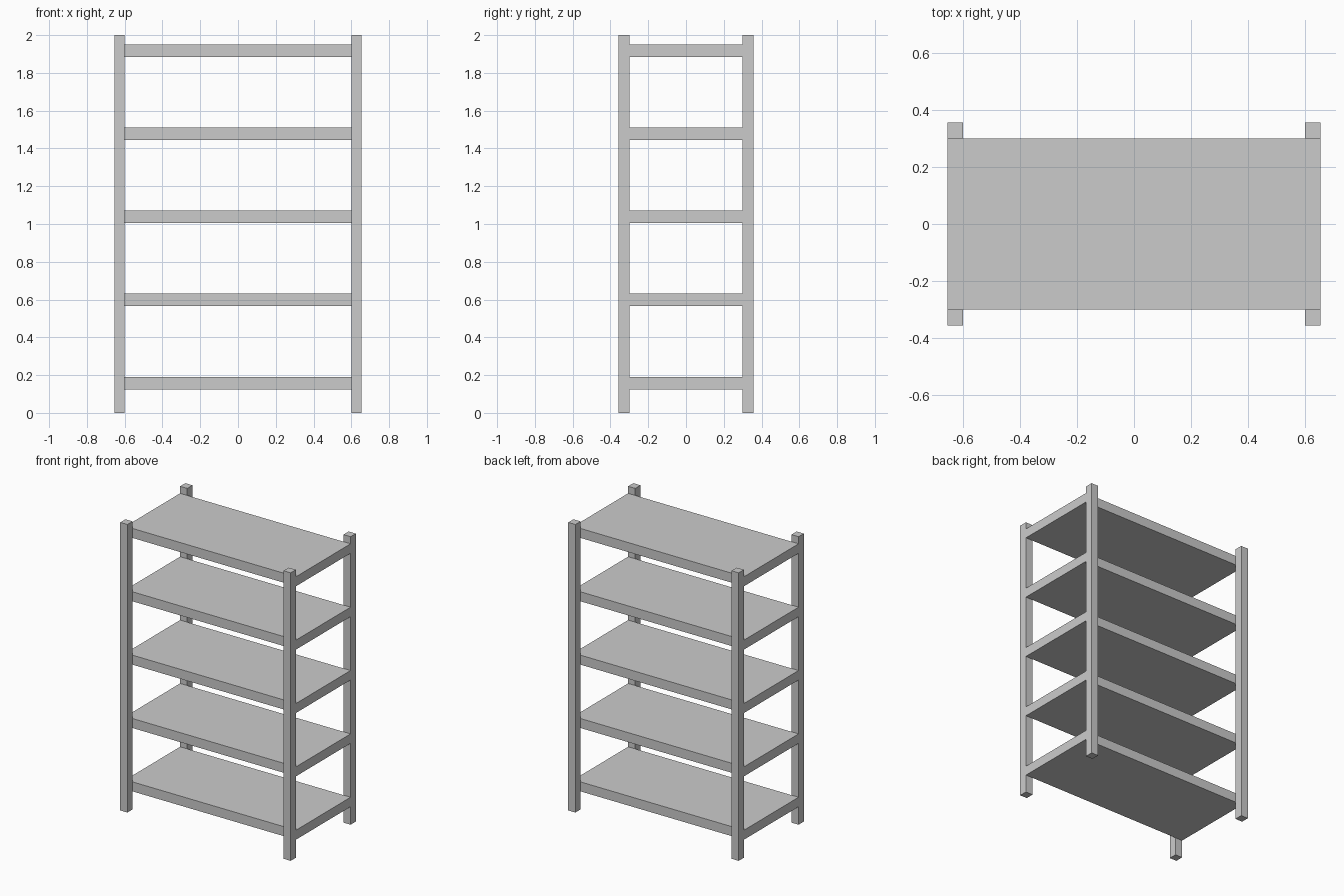
import bpy

if "Cube" in bpy.data.objects:
    bpy.data.objects.remove(bpy.data.objects["Cube"])

INNER_X, OUTER_X = 0.60, 0.655   # post extents from centre
INNER_Y, OUTER_Y = 0.30, 0.357
HEIGHT = 2.0
SHELF_THICKNESS = 0.066
SHELF_BOTTOM, SHELF_PITCH, SHELF_COUNT = 0.125, 0.44, 5


def box(name, low, high):
    """Axis-aligned box between two corners."""
    centre = [(a + b) / 2 for a, b in zip(low, high)]
    bpy.ops.mesh.primitive_cube_add(size=1, location=centre)
    obj = bpy.context.object
    obj.name = name
    obj.scale = [b - a for a, b in zip(low, high)]
    bpy.ops.object.transform_apply(location=True, rotation=False, scale=True)
    return obj


# Corner posts
for side, sx in (("left", -1), ("right", 1)):
    for end, sy in (("front", -1), ("back", 1)):
        xs = sorted((sx * INNER_X, sx * OUTER_X))
        ys = sorted((sy * INNER_Y, sy * OUTER_Y))
        box(f"{end}_{side}_post", (xs[0], ys[0], 0), (xs[1], ys[1], HEIGHT))

# Shelves held between the front and back posts, ends flush with their outer sides
for i in range(SHELF_COUNT):
    z = SHELF_BOTTOM + i * SHELF_PITCH
    box(f"shelf_{i + 1}", (-OUTER_X, -INNER_Y, z), (OUTER_X, INNER_Y, z + SHELF_THICKNESS))
